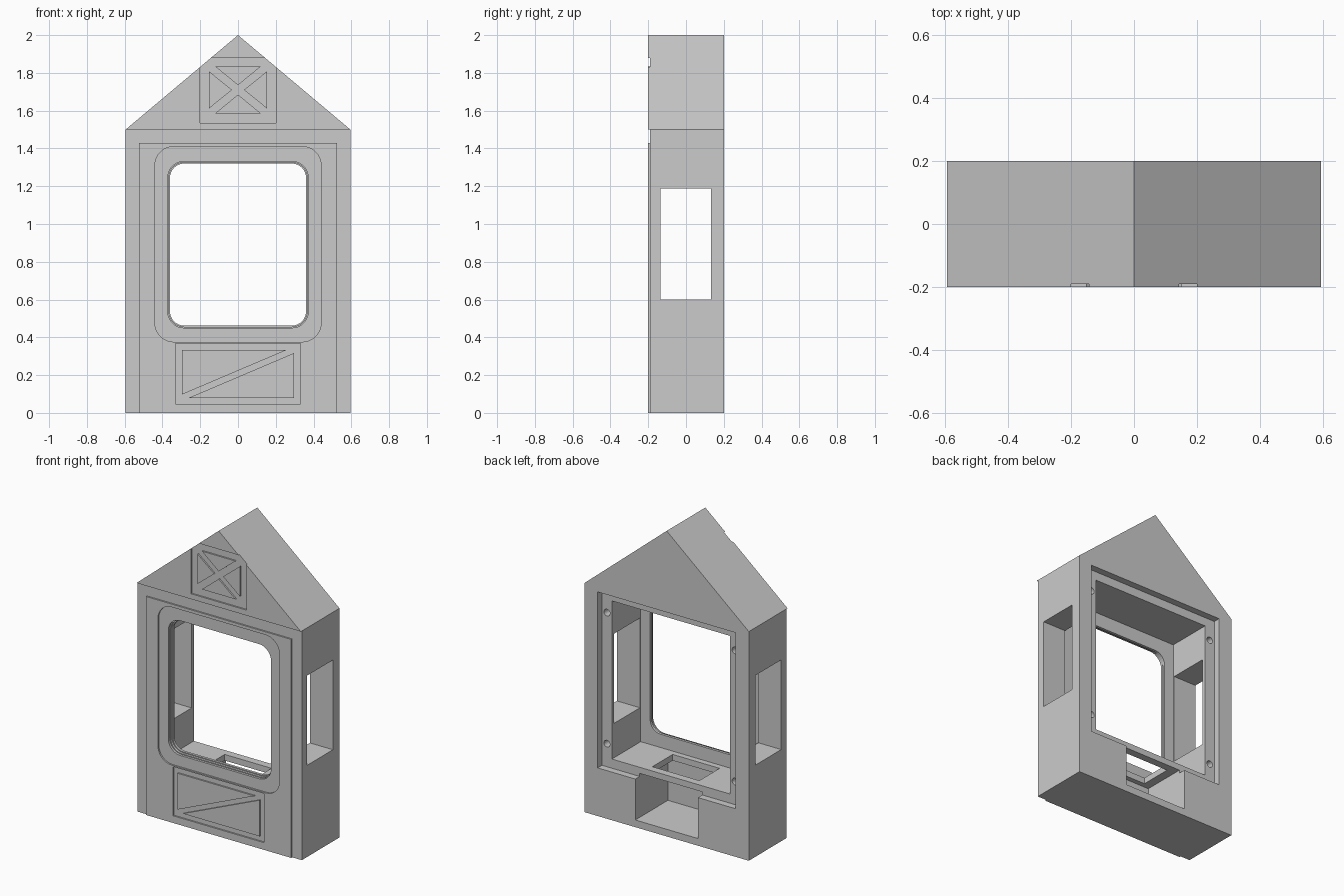
import bpy, bmesh, math
from mathutils import Vector

old = bpy.data.objects.get("Cube")
if old:
    bpy.data.objects.remove(old, do_unlink=True)

grey = bpy.data.materials.new("plain_grey")
grey.use_nodes = True
COLOUR = (0.6, 0.6, 0.6, 1)
grey.diffuse_color = COLOUR
grey.node_tree.nodes["Principled BSDF"].inputs["Base Color"].default_value = COLOUR


def prism(name, outline, y0, y1):
    """Extrude an x-z outline from y0 to y1."""
    bm = bmesh.new()
    face = bm.faces.new([bm.verts.new((x, y0, z)) for x, z in outline])
    out = bmesh.ops.extrude_face_region(bm, geom=[face])
    verts = [v for v in out["geom"] if isinstance(v, bmesh.types.BMVert)]
    bmesh.ops.translate(bm, verts=verts, vec=Vector((0, y1 - y0, 0)))
    bmesh.ops.recalc_face_normals(bm, faces=bm.faces)
    mesh = bpy.data.meshes.new(name)
    bm.to_mesh(mesh)
    bm.free()
    mesh.materials.append(grey)
    obj = bpy.data.objects.new(name, mesh)
    bpy.context.scene.collection.objects.link(obj)
    return obj


def rect(w, z0, z1):
    return [(-w, z0), (w, z0), (w, z1), (-w, z1)]


def rounded(w, z0, z1, r, steps=8):
    pts = []
    corners = [(w - r, z0 + r), (w - r, z1 - r), (r - w, z1 - r), (r - w, z0 + r)]
    for i, (cx, cz) in enumerate(corners):
        for k in range(steps + 1):
            a = math.radians(90 * (i - 1 + k / steps))
            pts.append((cx + r * math.cos(a), cz + r * math.sin(a)))
    return pts


def circle(cx, cz, r, n=20):
    return [(cx + r * math.cos(math.tau * k / n), cz + r * math.sin(math.tau * k / n))
            for k in range(n)]


def cut(target, outline, y0, y1):
    cutter = prism("cutter", outline, y0, y1)
    mod = target.modifiers.new("cut", "BOOLEAN")
    mod.operation = "DIFFERENCE"
    mod.solver = "EXACT"
    mod.object = cutter
    bpy.context.view_layer.objects.active = target
    bpy.ops.object.modifier_apply(modifier=mod.name)
    mesh = cutter.data
    bpy.data.objects.remove(cutter)
    bpy.data.meshes.remove(mesh)


W, D, EAVES, PEAK = 0.595, 0.2, 1.5, 2.0
FACE = -D + 0.01       # depth of the shallow front recesses
INNER = -0.143         # inside of the front wall
LEDGE = D - 0.045      # seat for the back cover

# Gabled house block
house = prism("house_shell", [(-W, 0), (W, 0), (W, EAVES), (0, PEAK), (-W, EAVES)], -D, D)

# Strip around the raised front panel
p, top = 0.525, 1.43
cut(house, [(-W - 0.1, -0.1), (-p, -0.1), (-p, top), (p, top), (p, -0.1),
            (W + 0.1, -0.1), (W + 0.1, EAVES), (-W - 0.1, EAVES)], -D - 0.1, FACE)

# Front recesses: window surround, lower panel, gable panel
cut(house, rounded(0.44, 0.376, 1.41, 0.1), -D - 0.1, FACE)
cut(house, rect(0.33, 0.047, 0.368), -D - 0.1, FACE)
cut(house, rect(0.2, 1.535, 1.88), -D - 0.1, FACE)

# Interior room and back cover seat
cut(house, rect(0.428, 0.375, 1.41), INNER, D + 0.1)
cut(house, rect(0.5, 0.315, 1.467), LEDGE, D + 0.1)

# Stepped front window
for grow, depth in ((0.012, -0.175), (0.006, -0.16), (0, INNER + 0.05)):
    cut(house, rounded(0.36 + grow, 0.462 - grow, 1.32 + grow, 0.075 + grow),
        -D - 0.1, depth)

# Lower compartment open to the back, with a hatch in the floor above it
cut(house, rect(0.227, 0.047, 0.335), -0.137, D + 0.1)
cut(house, rect(0.17, 0.3, 0.42), -0.105, 0.105)

# Windows through both side walls
cut(house, rect(W + 0.1, 0.6, 1.187), -0.135, 0.132)

# Screw holes in the cover seat
for x in (-0.464, 0.464):
    for z in (0.466, 1.324):
        cut(house, circle(x, z, 0.022), LEDGE - 0.09, LEDGE + 0.1)

# Raised triangles of the cross-braced gable panel
mid = 1.71
for s in (-1, 1):
    prism("gable_side_triangle",
          [(s * 0.153, mid - 0.098), (s * 0.153, mid + 0.098), (s * 0.032, mid)],
          -D, FACE + 0.002)
    prism("gable_cross_triangle",
          [(-0.122, mid + s * 0.125), (0.122, mid + s * 0.125), (0, mid + s * 0.025)],
          -D, FACE + 0.002)

# Raised triangles of the diagonal-braced lower panel
for s in (-1, 1):
    prism("lower_panel_triangle",
          [(s * 0.297, 0.207 - s * 0.127), (-s * 0.26, 0.207 - s * 0.127),
           (s * 0.297, 0.207 + s * 0.11)], -D, FACE + 0.002)
